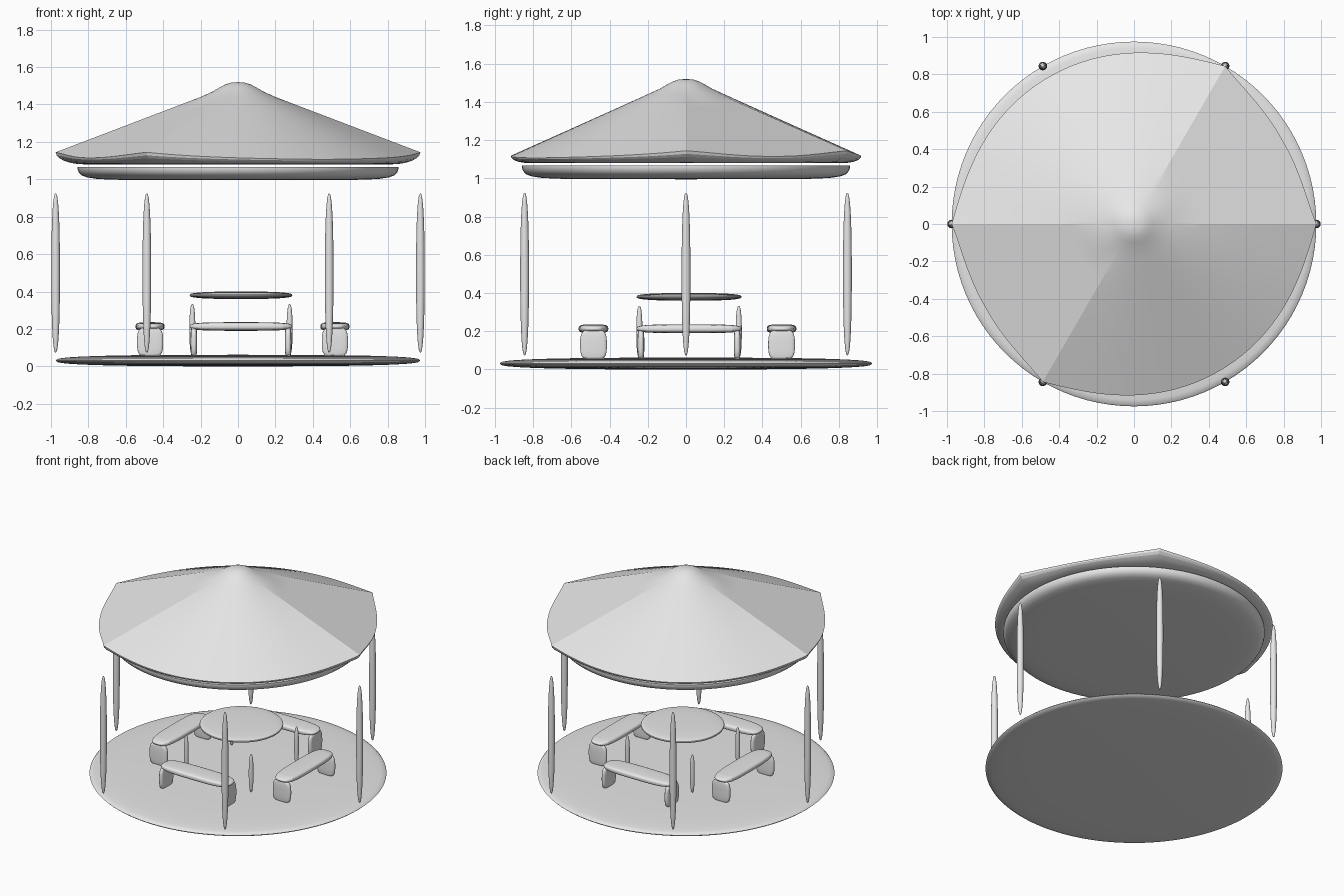
import bpy, bmesh, math
from math import cos, sin, radians, pi, exp

if "Cube" in bpy.data.objects:
    bpy.data.objects.remove(bpy.data.objects["Cube"])

grey = bpy.data.materials.new("light_grey")
grey.use_nodes = True
grey.diffuse_color = (0.8, 0.8, 0.8, 1)
grey.node_tree.nodes["Principled BSDF"].inputs["Base Color"].default_value = (0.8, 0.8, 0.8, 1)


def finish(name, bm, angle=40):
    """Turn a bmesh into a smooth shaded grey object."""
    bmesh.ops.recalc_face_normals(bm, faces=bm.faces)
    me = bpy.data.meshes.new(name)
    bm.to_mesh(me)
    bm.free()
    me.materials.append(grey)
    ob = bpy.data.objects.new(name, me)
    bpy.context.collection.objects.link(ob)
    bpy.ops.object.select_all(action="DESELECT")
    ob.select_set(True)
    bpy.context.view_layer.objects.active = ob
    bpy.ops.object.shade_smooth_by_angle(angle=radians(angle))
    return ob


def skin(name, bottom, rings, top, angle=40):
    """Join rings of points, closed by a point at each end."""
    bm = bmesh.new()
    loops = [[bm.verts.new(p) for p in ring] for ring in rings]
    low, high = bm.verts.new(bottom), bm.verts.new(top)
    n = len(loops[0])
    for i in range(n):
        j = (i + 1) % n
        bm.faces.new((low, loops[0][j], loops[0][i]))
        bm.faces.new((high, loops[-1][i], loops[-1][j]))
        for a, b in zip(loops, loops[1:]):
            bm.faces.new((a[i], a[j], b[j], b[i]))
    return finish(name, bm, angle)


def lathe(name, x, y, profile, segments):
    """Revolve (radius, height) points, the first and last lying on the axis."""
    turn = [2 * pi * i / segments for i in range(segments)]
    rings = [[(x + r * cos(a), y + r * sin(a), z) for a in turn] for r, z in profile[1:-1]]
    return skin(name, (x, y, profile[0][1]), rings, (x, y, profile[-1][1]))


def pillow(name, x, y, radius, z0, z1, power, segments):
    """Round solid with a superelliptic section."""
    steps = 20
    profile = []
    for i in range(steps + 1):
        a = pi * i / steps - pi / 2
        r = radius * max(cos(a), 0) ** (2 / power)
        s = math.copysign(abs(sin(a)) ** (2 / power), sin(a))
        profile.append((r, (z0 + z1) / 2 + s * (z1 - z0) / 2))
    return lathe(name, x, y, profile, segments)


def soft_box(name, centre, size, crease):
    """Subdivided box, rescaled to an exact size."""
    bm = bmesh.new()
    bmesh.ops.create_cube(bm, size=1)
    layer = bm.edges.layers.float.new("crease_edge")
    for e in bm.edges:
        e[layer] = crease
    ob = finish(name, bm, 60)
    mod = ob.modifiers.new("round", "SUBSURF")
    mod.levels = mod.render_levels = 3
    bpy.context.view_layer.update()
    evaluated = ob.evaluated_get(bpy.context.evaluated_depsgraph_get())
    span = 2 * max(v.co.x for v in evaluated.data.vertices)
    ob.scale = [s / span for s in size]
    ob.location = centre
    return ob


# Floor and posts
pillow("floor", 0, 0, 0.975, 0, 0.062, 2.8, 96)
for k in range(6):
    a = radians(60 * k)
    pillow(f"post_{k + 1}", 0.975 * cos(a), 0.975 * sin(a), 0.023, 0.073, 0.925, 2.4, 16)

# Table on four slim legs
MID = 0.016
pillow("table_top", MID, MID, 0.275, 0.36, 0.40, 2.8, 64)
for sx in (-1, 1):
    for sy in (-1, 1):
        pillow("table_leg", MID + sx * 0.26, MID + sy * 0.26, 0.016, 0.06, 0.333, 2.4, 16)

# Four benches, each a seat on two plate legs
for side, bx, by in (("front", MID, -0.484), ("back", MID, 0.5),
                     ("right", -0.47, MID), ("left", 0.518, MID)):
    along_x = side in ("front", "back")

    def sized(length, width, height):
        return (length, width, height) if along_x else (width, length, height)

    soft_box(f"{side}_bench_seat", (bx, by, 0.213), sized(0.55, 0.155, 0.046), 0.3)
    for s in (-1, 1):
        dx, dy = (s * 0.252, 0) if along_x else (0, s * 0.252)
        soft_box(f"{side}_bench_leg", (bx + dx, by + dy, 0.13), sized(0.036, 0.14, 0.16), 0.3)

# Ceiling bowl under the roof
lathe("ceiling", 0, 0, [(0, 0.995), (0.5, 0.996), (0.68, 0.998), (0.76, 1.003), (0.81, 1.011),
                        (0.838, 1.022), (0.852, 1.038), (0.858, 1.055), (0.858, 1.067),
                        (0, 1.067)], 96)

# Roof: smooth cone with two flat panels between pairs of pointed corners
CORNERS = (0, 60, 180, 240)
PEAK = [(0.04, 1.516), (0.07, 1.506), (0.1, 1.49), (0.14, 1.467), (0.2, 1.44)]


def corner_gap(deg):
    return min(abs((deg - c + 180) % 360 - 180) for c in CORNERS)


def on_panel(deg):
    return deg % 180 <= 60


def rim_radius(deg):
    fade = 10 if on_panel(deg) else 14
    return 0.908 + 0.067 * exp(-corner_gap(deg) / fade)


def roof_height(r, deg):
    if on_panel(deg):
        return 1.516 - 0.44 * r * cos(radians(deg % 180 - 30))
    return 1.535 - 0.475 * r + exp(-corner_gap(deg) / 20) * (0.094 * r - 0.019)


degrees = range(0, 360, 3)


def ring(point):
    out = []
    for d in degrees:
        r, z = point(d)
        out.append((r * cos(radians(d)), r * sin(radians(d)), z))
    return out


def surface(t):
    def point(d):
        r = 0.2 + (rim_radius(d) - 0.2) * t
        return r, roof_height(r, d)
    return ring(point)


def under(t):
    """Rounded lip from the flat underside (t = 0) to the rim (t = 1)."""
    def point(d):
        rim = rim_radius(d)
        z = roof_height(rim, d)
        return 0.82 + (rim - 0.82) * sin(t * pi / 2), 1.08 + (z - 1.08) * (1 - cos(t * pi / 2))
    return ring(point)


rings = [under(i / 6) for i in range(6)]
rings += [surface(1 - i / 10) for i in range(10)]
rings += [ring(lambda d, p=p: p) for p in reversed(PEAK)]
skin("roof", (0, 0, 1.08), rings, (0, 0, 1.52), 14)
